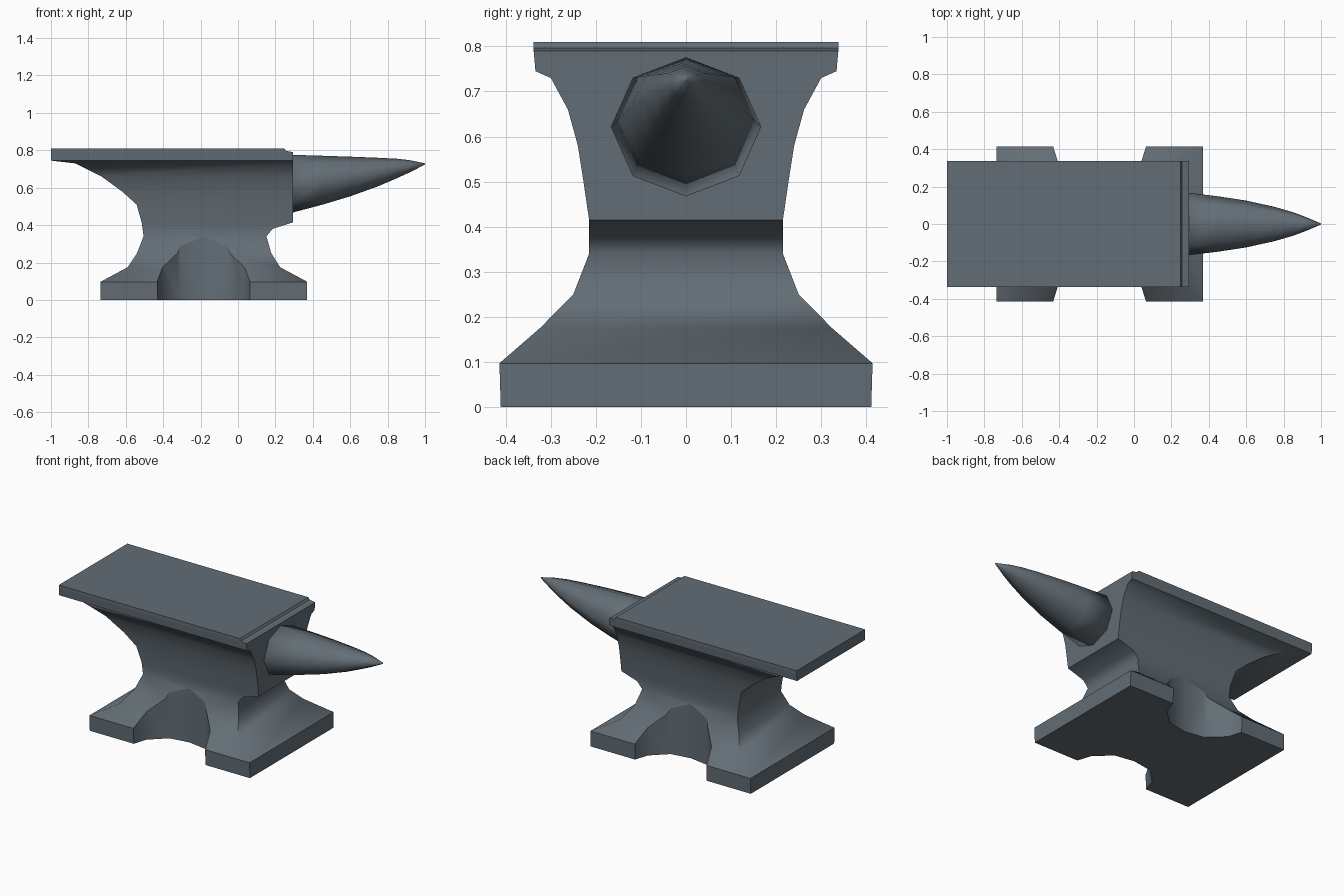
import bpy, bmesh, math

if "Cube" in bpy.data.objects:
    bpy.data.objects.remove(bpy.data.objects["Cube"])

steel = bpy.data.materials.new("slate steel")
steel.diffuse_color = (0.125, 0.155, 0.18, 1)
steel.use_nodes = True
steel.node_tree.nodes["Principled BSDF"].inputs["Base Color"].default_value = steel.diffuse_color


def loft(name, rings, smooth=False):
    """Skin a list of equal-length vertex rings and cap both ends."""
    bm = bmesh.new()
    loops = [[bm.verts.new(p) for p in r] for r in rings]
    n = len(loops[0])
    for a, b in zip(loops, loops[1:]):
        for i in range(n):
            j = (i + 1) % n
            bm.faces.new((a[i], a[j], b[j], b[i]))
    bm.faces.new(loops[0][::-1])
    bm.faces.new(loops[-1])
    bmesh.ops.remove_doubles(bm, verts=bm.verts, dist=1e-5)
    bmesh.ops.recalc_face_normals(bm, faces=bm.faces)
    for f in bm.faces:
        f.smooth = smooth
    me = bpy.data.meshes.new(name)
    bm.to_mesh(me)
    bm.free()
    me.materials.append(steel)
    ob = bpy.data.objects.new(name, me)
    bpy.context.collection.objects.link(ob)
    return ob


# body: rectangular sections given as (z, left x, right x, half width)
sections = [
    (0, -.735, .37, .411), (.097, -.735, .37, .414), (.175, -.59, .225, .324),
    (.25, -.54, .178, .25), (.34, -.505, .152, .215), (.38, -.51, .185, .215),
    (.415, -.515, .295, .215), (.51, -.542, .295, .229), (.58, -.62, .295, .24),
    (.66, -.73, .295, .262), (.73, -.87, .295, .30), (.745, -1, .295, .334),
    (.79, -1, .295, .338), (.797, -1, .257, .338), (.81, -1, .248, .338)]
body = loft("anvil_body", [[(l, -w, z), (r, -w, z), (r, w, z), (l, w, z)]
                           for z, l, r, w in sections], True)

# arched recesses in the foot, one on each side
CX = -.184
half = [(.248, .5), (.247, .41), (.22, .325), (.125, .236)]
outline = half + [(0, .2155)] + [(-x, y) for x, y in reversed(half)]
for s in (-1, 1):
    cutter = loft("recess_cutter", [[(CX + x, s * y, z) for x, y in outline]
                                    for z in (-.1, .37)], True)
    cutter.hide_render = True
    mod = body.modifiers.new("recess", 'BOOLEAN')
    mod.operation = 'DIFFERENCE'
    mod.solver = 'EXACT'
    mod.object = cutter
bpy.context.view_layer.update()
cut = bpy.data.meshes.new_from_object(
    body.evaluated_get(bpy.context.evaluated_depsgraph_get()))
body.modifiers.clear()
body.data = cut
for ob in [o for o in bpy.data.objects if o.name.startswith("recess_cutter")]:
    bpy.data.objects.remove(ob)


# crisp edges: corners, foot and plate rims, recess outlines
def in_recess(f):
    c = f.calc_center_median()
    return abs(f.normal.z) < .01 and c.z < .34 and abs(c.y) < .4 and abs(c.x - CX) < .25


bm = bmesh.new()
bm.from_mesh(cut)
for e in bm.edges:
    if len(e.link_faces) != 2:
        continue
    a, b = e.link_faces
    zs = [v.co.z for v in e.verts]
    rim = any(all(abs(z - k) < .002 for z in zs) for k in (.097, .745, .79, .797, .81))
    walls = in_recess(a) + in_recess(b)
    if walls < 2 and (rim or walls == 1 or e.calc_face_angle(0) > math.radians(60)):
        e.smooth = False
bm.to_mesh(cut)
bm.free()

# horn: eight-sided rings given as (x, centre z, half width, half height)
horn_rings = [(.28, .62, .168, .156), (.45, .64, .148, .131), (.6, .66, .125, .106),
              (.75, .684, .092, .076), (.85, .703, .063, .052), (.92, .715, .037, .032),
              (1.0, .727, .003, .003)]
loft("horn", [[(x, ry * math.sin(i * math.tau / 8), cz + rz * math.cos(i * math.tau / 8))
               for i in range(8)] for x, cz, ry, rz in horn_rings], True)
